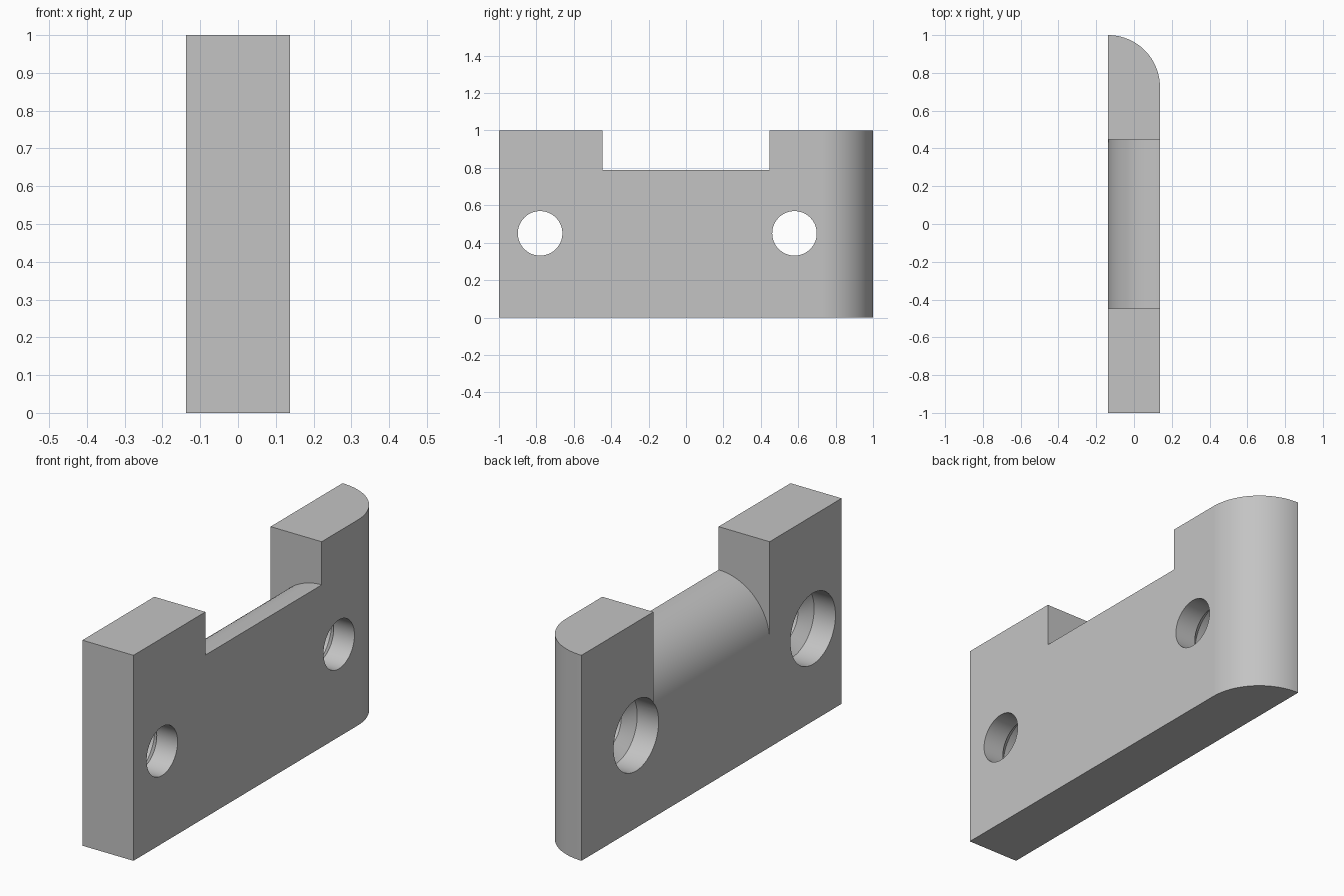
import bpy, bmesh, math

cube = bpy.data.objects.get("Cube")
if cube:
    bpy.data.objects.remove(cube, do_unlink=True)

HALF_X = 0.1375          # half thickness
R = 2 * HALF_X           # rounding radius equals the thickness
NOTCH_Y, NOTCH_Z = 0.447, 0.79
HOLE_Z = 0.45
HOLES_Y = (-0.78, 0.58)

grey = bpy.data.materials.new("plain_grey")
grey.use_nodes = True
colour = (0.55, 0.55, 0.55, 1)
grey.diffuse_color = colour
grey.node_tree.nodes["Principled BSDF"].inputs["Base Color"].default_value = colour


def arc(cx, cy, start, end, steps=24):
    angles = [math.radians(start + (end - start) * i / steps) for i in range(steps + 1)]
    return [(cx + R * math.cos(a), cy + R * math.sin(a)) for a in angles]


def loft(name, rings):
    """Solid through matching rings of points, capped at both ends."""
    bm = bmesh.new()
    loops = [[bm.verts.new(p) for p in ring] for ring in rings]
    n = len(loops[0])
    for a, b in zip(loops, loops[1:]):
        for i in range(n):
            j = (i + 1) % n
            bm.faces.new((a[i], a[j], b[j], b[i]))
    bm.faces.new(loops[0][::-1])
    bm.faces.new(loops[-1])
    bmesh.ops.recalc_face_normals(bm, faces=bm.faces)
    mesh = bpy.data.meshes.new(name)
    bm.to_mesh(mesh)
    bm.free()
    mesh.materials.append(grey)
    obj = bpy.data.objects.new(name, mesh)
    bpy.context.collection.objects.link(obj)
    return obj


# Plate with one rounded vertical end
outline = [(-HALF_X, -1), (HALF_X, -1)] + arc(-HALF_X, 1 - R, 0, 90)
plate = loft("mounting_plate", [[(x, y, z) for x, y in outline] for z in (0, 1)])

# Top notch with a floor that rolls over to the left-hand face
section = [(HALF_X + 0.1, 1.2), (HALF_X + 0.1, NOTCH_Z)]
section += arc(HALF_X, NOTCH_Z - R, 90, 180)
section += [(-HALF_X - 0.1, NOTCH_Z - R), (-HALF_X - 0.1, 1.2)]
cutters = [loft("notch_cutter", [[(x, y, z) for x, z in section]
                                 for y in (-NOTCH_Y, NOTCH_Y)])]

# Screw holes: wide bore, tapered seat, narrow through hole
bore = [(-HALF_X - 0.05, 0.173), (-HALF_X + 0.115, 0.173),
        (HALF_X - 0.112, 0.119), (HALF_X + 0.05, 0.119)]
turns = [2 * math.pi * i / 64 for i in range(64)]
for y in HOLES_Y:
    cutters.append(loft("hole_cutter", [
        [(x, y + r * math.cos(t), HOLE_Z + r * math.sin(t)) for t in turns]
        for x, r in bore]))

bpy.ops.object.select_all(action="DESELECT")
bpy.context.view_layer.objects.active = plate
plate.select_set(True)
for cutter in cutters:
    cutter.hide_render = True
    mod = plate.modifiers.new("cut", "BOOLEAN")
    mod.operation = "DIFFERENCE"
    mod.solver = "EXACT"
    mod.object = cutter
    bpy.ops.object.modifier_apply(modifier=mod.name)
    bpy.data.objects.remove(cutter, do_unlink=True)

# Smooth curves, crisp edges, flat sides
bpy.ops.object.shade_smooth_by_angle(angle=math.radians(25))
weighted = plate.modifiers.new("flat_sides", "WEIGHTED_NORMAL")
weighted.keep_sharp = True
